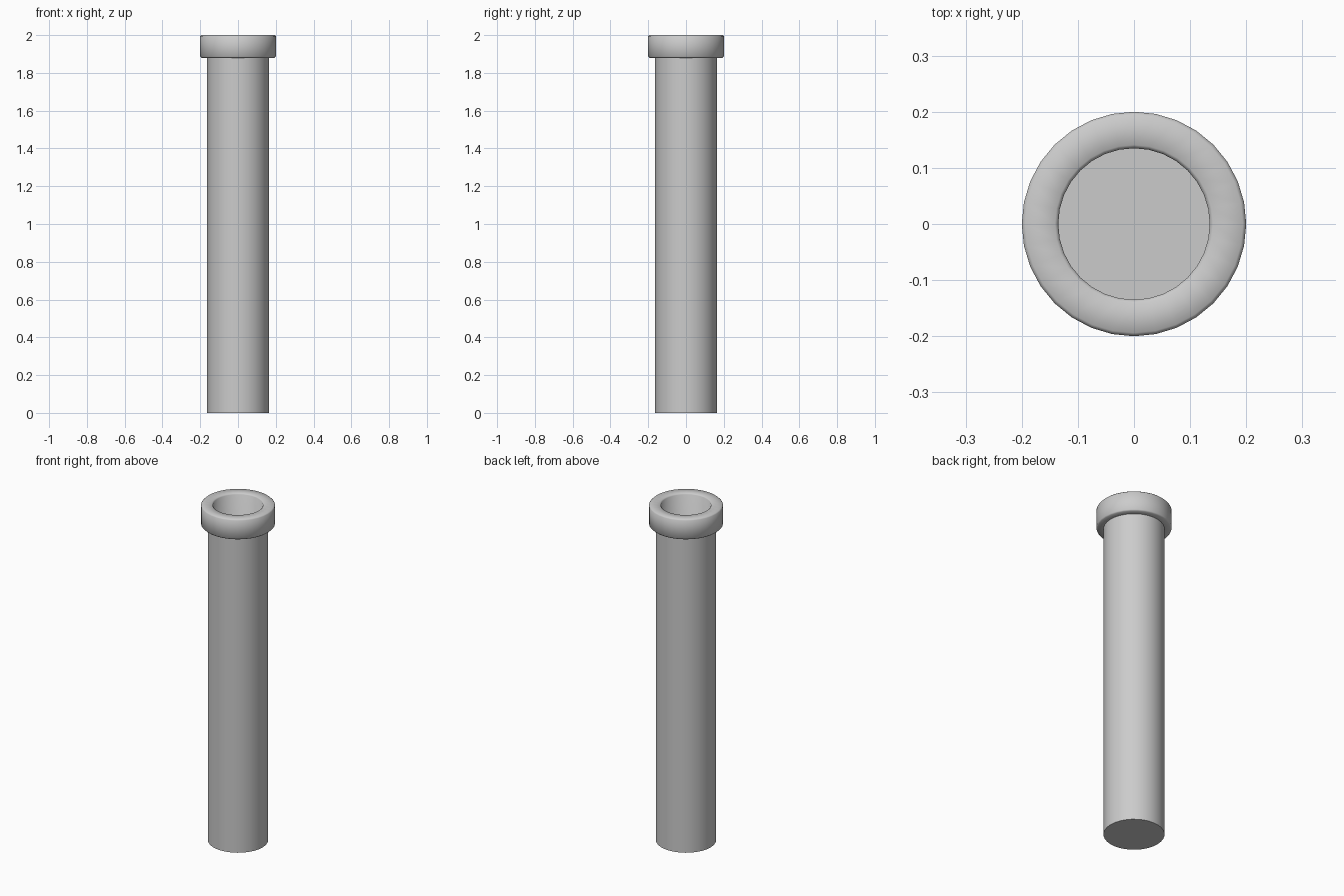
import bpy, bmesh, math

if "Cube" in bpy.data.objects:
    bpy.data.objects.remove(bpy.data.objects["Cube"])

SIDES = 32


def lathe(name, profile, closed=False):
    """Spin an (r, z) profile around the z axis."""
    bm = bmesh.new()
    rings = []
    for r, z in profile:
        if r == 0:
            rings.append([bm.verts.new((0, 0, z))] * SIDES)
        else:
            rings.append([bm.verts.new((r * math.cos(2 * math.pi * i / SIDES),
                                        r * math.sin(2 * math.pi * i / SIDES), z))
                          for i in range(SIDES)])
    pairs = list(zip(rings, rings[1:]))
    if closed:
        pairs.append((rings[-1], rings[0]))
    for a, b in pairs:
        for i in range(SIDES):
            j = (i + 1) % SIDES
            quad = dict.fromkeys((a[i], a[j], b[j], b[i]))
            bm.faces.new(list(quad))
    bmesh.ops.recalc_face_normals(bm, faces=bm.faces[:])
    mesh = bpy.data.meshes.new(name)
    bm.to_mesh(mesh)
    bm.free()
    obj = bpy.data.objects.new(name, mesh)
    bpy.context.collection.objects.link(obj)
    bpy.ops.object.select_all(action='DESELECT')
    obj.select_set(True)
    bpy.context.view_layer.objects.active = obj
    bpy.ops.object.shade_smooth_by_angle(angle=math.radians(50))
    return obj


# One continuous hollow tube: closed base, stepped collar with softened edges, deep bore
B = 0.006
lathe("collared_tube", [
    (0, 0), (0.163, 0), (0.163, 1.88),
    (0.2 - B, 1.88), (0.2, 1.88 + B),
    (0.2, 2 - B), (0.2 - B, 2),
    (0.135 + B, 2), (0.135, 2 - B),
    (0.135, 0.03), (0, 0.03),
])
